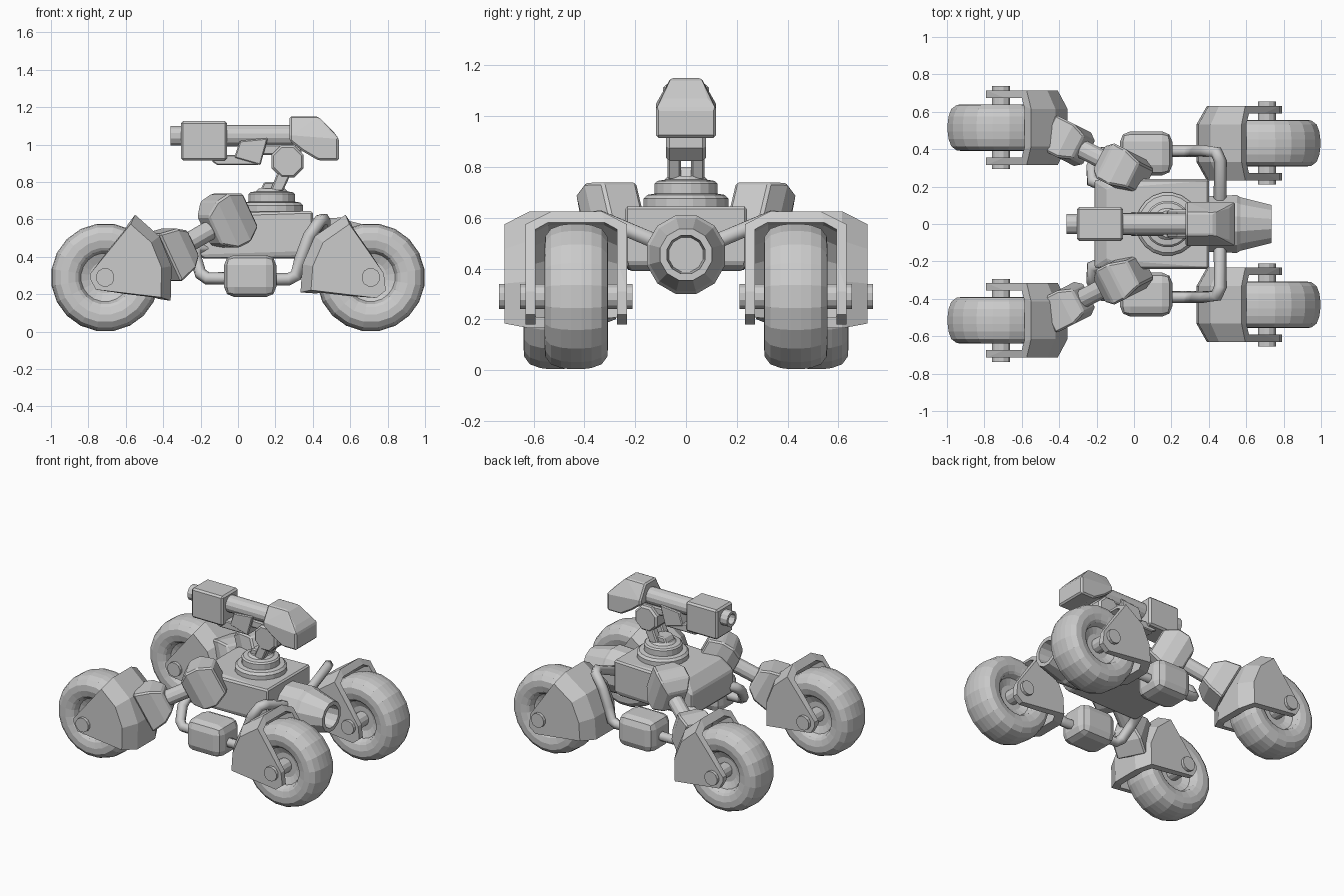
import bpy, bmesh
from mathutils import Vector

if "Cube" in bpy.data.objects:
    bpy.data.objects.remove(bpy.data.objects["Cube"])


def finish(name, bm, bevel=0, seg=1):
    bmesh.ops.recalc_face_normals(bm, faces=bm.faces)
    me = bpy.data.meshes.new(name)
    bm.to_mesh(me)
    bm.free()
    ob = bpy.data.objects.new(name, me)
    bpy.context.collection.objects.link(ob)
    if bevel:
        m = ob.modifiers.new("edge", 'BEVEL')
        m.width, m.segments, m.limit_method = bevel, seg, 'ANGLE'
    return ob


def hull(name, pts, bevel=0, seg=1):
    """Convex solid around points."""
    bm = bmesh.new()
    for p in pts:
        bm.verts.new(p)
    bmesh.ops.convex_hull(bm, input=bm.verts)
    bmesh.ops.delete(bm, geom=[v for v in bm.verts if not v.link_faces], context='VERTS')
    bmesh.ops.dissolve_limit(bm, angle_limit=0.02, verts=bm.verts, edges=bm.edges)
    return finish(name, bm, bevel, seg)


def box(name, lo, hi, bevel=0.012, seg=1):
    return hull(name, [(x, y, z) for x in (lo[0], hi[0]) for y in (lo[1], hi[1])
                       for z in (lo[2], hi[2])], bevel, seg)


def lathe(name, prof, origin, axis, n=12):
    """Spin (radius, distance) profile about an axis, capping both ends."""
    q = Vector(axis).to_track_quat('Z', 'Y')
    bm = bmesh.new()
    rings = []
    from math import cos, sin, pi
    for r, d in prof:
        rings.append([bm.verts.new(Vector(origin) + q @ Vector(
            (r * cos((k + .5) * 2 * pi / n), r * sin((k + .5) * 2 * pi / n), d))) for k in range(n)])
    for a, b in zip(rings, rings[1:]):
        for k in range(n):
            bm.faces.new((a[k], a[k - 1], b[k - 1], b[k]))
    bm.faces.new(rings[0])
    bm.faces.new(rings[-1])
    return finish(name, bm)


def pipe(name, pts, r):
    cu = bpy.data.curves.new(name, 'CURVE')
    cu.dimensions, cu.bevel_depth, cu.bevel_resolution, cu.use_fill_caps = '3D', r, 1, True
    sp = cu.splines.new('POLY')
    sp.points.add(len(pts) - 1)
    for p, c in zip(sp.points, pts):
        p.co = (*c, 1)
    bpy.context.collection.objects.link(bpy.data.objects.new(name, cu))


half_tyre = [(.085, .05), (.13, .07), (.145, .105), (.16, .115), (.20, .125),
             (.24, .122), (.27, .10), (.285, .06), (.29, .02)]
tyre = [(r, -d) for r, d in half_tyre] + [(r, d) for r, d in reversed(half_tyre)]
# fender outlines around the axle, u pointing towards the body
fender_front = [(.35, -.125), (-.05, -.065), (-.08, -.01), (-.08, .02), (.16, .335), (.29, .22), (.355, .06)]
fender_rear = [(.376, -.08), (-.03, -.11), (-.08, -.07), (-.07, .02), (.135, .335), (.30, .22), (.365, .07)]

for s, side in ((-1, "near"), (1, "far")):
    # wheels, axles and fenders
    for end, x, y, prof in (("gun_end", -.71, .515, fender_front), ("thruster_end", .71, .432, fender_rear)):
        tag = f"{end}_{side}"
        c = Vector((x, s * y, .29))
        u = -1 if x > 0 else 1
        lathe("wheel_" + tag, tyre, c, (0, 1, 0), 20)
        lathe("axle_" + tag, [(.05, -.222), (.05, .222)], c, (0, 1, 0), 12)
        pts = []
        for a, b in prof:
            k = .85 if a > .1 else 1
            for t in (-1, 1):
                pts.append(c + Vector((u * a * k, t * .2, b * k)))
                if a > .1:
                    pts.append(c + Vector((u * a, t * .1, b)))
        fender = hull("fender_" + tag, pts)
        cut = lathe("slot_cutter_" + tag, [(.285, -.16), (.315, -.11), (.315, .11), (.285, .16)],
                    c, (0, 1, 0), 20)
        cut.hide_render = True
        cut.display_type = 'WIRE'
        m = fender.modifiers.new("slot", 'BOOLEAN')
        m.operation, m.object, m.solver = 'DIFFERENCE', cut, 'EXACT'

    # suspension arm: shoulder, rod and elbow along one sloping axis
    p0, p1 = Vector((-.06, s * .29, .595)), Vector((-.335, s * .43, .435))
    d = (p1 - p0).normalized()
    h = d.cross(Vector((0, 0, 1))).normalized()
    v = h.cross(d)

    def block(name, p, sections, bevel):
        hull(name, [p + d * a + h * w * i + v * t * j for a, w, t in sections
                    for i in (-1, 1) for j in (-1, 1)], bevel)
    block("shoulder_" + side, p0, [(-.12, .075, .10), (-.03, .105, .145), (.05, .105, .14), (.12, .07, .085)], .01)
    block("elbow_" + side, p1, [(-.085, .07, .075), (-.02, .1, .12), (.09, .1, .145)], .01)
    lathe("arm_rod_" + side, [(.052, 0), (.052, .34)], p0, d, 12)

    # side tank and its pipes
    box("tank_" + side, (-.075, s * .26, .185), (.205, s * .495, .41), .055, 2)
    pipe("pipe_to_thruster_" + side, [(.46, s * .08, .49), (.46, s * .34, .60), (.44, s * .385, .595),
         (.38, s * .39, .51), (.335, s * .39, .39), (.31, s * .39, .30), (.27, s * .39, .28),
         (.18, s * .39, .28)], .034)
    pipe("pipe_to_body_" + side, [(-.12, s * .19, .45), (-.225, s * .23, .44), (-.225, s * .30, .39),
         (-.20, s * .36, .31), (-.165, s * .38, .285), (-.05, s * .38, .285)], .034)

# body
hull("body", [(x, s * y, z) for s in (-1, 1) for x, y, z in (
    (-.14, .19, .645), (.40, .24, .645), (-.21, .235, .56), (-.21, .235, .40),
    (.40, .24, .42), (.36, .22, .39), (-.18, .22, .39), (-.10, .24, .63))], .01)

# thruster with open nozzle
lathe("thruster", [(.13, .36), (.155, .40), (.16, .55), (.148, .57), (.105, .735), (.078, .735), (.07, .62)],
      (0, 0, .455), (1, 0, 0), 12)

# turret base, neck and pivot
lathe("turret_base", [(.17, .635), (.17, .675), (.155, .69), (.125, .695), (.125, .735), (.115, .745),
                      (.085, .75), (.07, .765)], (.18, 0, 0), (0, 0, 1), 20)
hull("neck_foot", [(x, y, z) for y in (-.05, .05) for x, z in
                   ((.11, .74), (.25, .74), (.14, .80), (.22, .80))], .008)
for s in (-1, 1):
    hull(f"neck_prong_{s}", [(x, s * y, z) for y in (.02, .072) for x, z in
                             ((.17, .75), (.24, .75), (.24, .92), (.30, .88))], .008)
lathe("pivot", [(.08, -.078), (.093, -.065), (.093, .065), (.08, .078)], (.265, 0, .91), (0, 1, 0), 8)

# gun
lathe("barrel", [(.058, -.10), (.058, .32)], (0, 0, 1.047), (1, 0, 0), 14)
box("barrel_shroud", (-.305, -.09, .915), (-.058, .09, 1.125))
lathe("muzzle", [(.055, -.28), (.055, -.36), (.036, -.36), (.036, -.31)], (0, 0, 1.047), (1, 0, 0), 12)
box("under_rail", (.05, -.045, .945), (.34, .045, 1.0), .008)
for nm, w, poly in (("grip_lower", .06, ((-.14, .91), (-.12, .945), (.13, .945), (.11, .89), (-.11, .89))),
                    ("grip_upper", .065, ((-.02, .93), (.01, 1.02), (.16, 1.035), (.12, .89)))):
    hull(nm, [(x, y, z) for y in (-w, w) for x, z in poly], .006)
hull("gun_rear", [(x, s * y, z) for s in (-1, 1) for x, y, z in (
    (.275, .06, 1.15), (.43, .06, 1.15), (.51, .085, 1.07), (.54, .118, 1.03), (.54, .118, .915),
    (.43, .118, .915), (.345, .118, .965), (.275, .118, 1.02), (.275, .118, 1.05))], .01)
